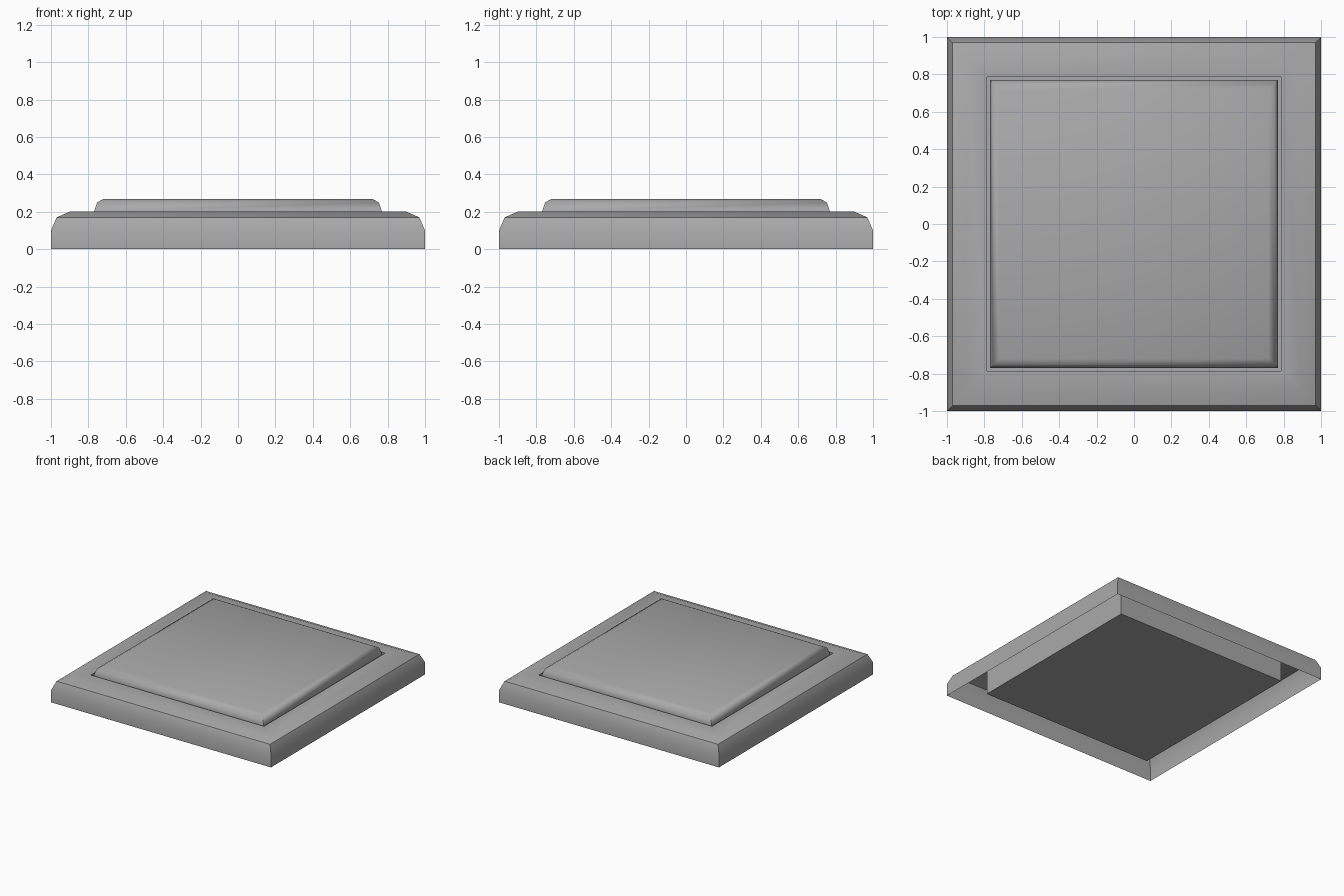
import bpy, bmesh, math

if "Cube" in bpy.data.objects:
    bpy.data.objects.remove(bpy.data.objects["Cube"], do_unlink=True)

grey = bpy.data.materials.new("grey")
grey.use_nodes = True
colour = (0.4, 0.4, 0.4, 1)
grey.diffuse_color = colour
grey.node_tree.nodes["Principled BSDF"].inputs["Base Color"].default_value = colour


def square_loft(name, profile, sharp_angle):
    """Stack square rings of (half width, height) and cap the last one."""
    bm = bmesh.new()
    corners = [(-1, -1), (1, -1), (1, 1), (-1, 1)]
    rings = [[bm.verts.new((sx * w, sy * w, z)) for sx, sy in corners]
             for w, z in profile]
    for a, b in zip(rings, rings[1:]):
        for i in range(4):
            j = (i + 1) % 4
            bm.faces.new((a[i], a[j], b[j], b[i]))
    bm.faces.new(rings[-1])
    mesh = bpy.data.meshes.new(name)
    bm.to_mesh(mesh)
    bm.free()
    mesh.materials.append(grey)
    ob = bpy.data.objects.new(name, mesh)
    bpy.context.collection.objects.link(ob)
    bpy.ops.object.select_all(action='DESELECT')
    ob.select_set(True)
    bpy.context.view_layer.objects.active = ob
    bpy.ops.object.shade_smooth_by_angle(angle=math.radians(sharp_angle))
    return ob


# Hollow outer frame, folding down into a square well with a closed floor
square_loft("base_frame", [(1, 0), (1, 0.1), (0.97, 0.17), (0.9, 0.2),
                           (0.787, 0.2), (0.787, 0)], 35)

# Raised plate with rounded rim, sitting in the well with a narrow gap
square_loft("push_plate", [(0.77, 0.01), (0.77, 0.2), (0.753, 0.25),
                           (0.72, 0.268)], 60)
